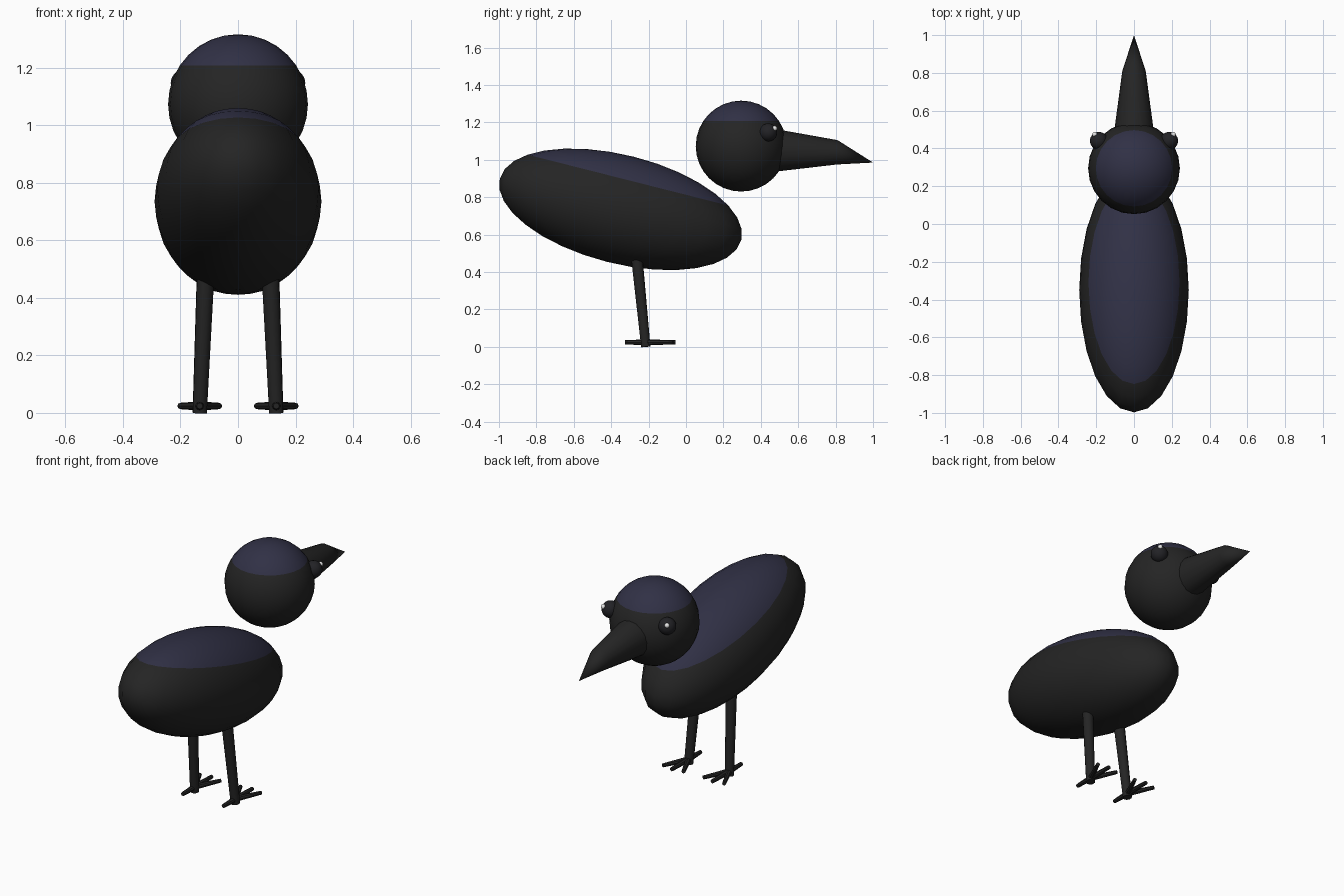
import bpy, bmesh, math
from mathutils import Vector, Matrix

cube = bpy.data.objects.get("Cube")
if cube:
    bpy.data.objects.remove(cube, do_unlink=True)


def material(name, color):
    m = bpy.data.materials.new(name)
    m.use_nodes = True
    m.diffuse_color = (*color, 1)
    m.node_tree.nodes["Principled BSDF"].inputs["Base Color"].default_value = (*color, 1)
    return m


BLACK = material("feather_black", (0.018, 0.018, 0.018))
NAVY = material("sheen_navy", (0.03, 0.03, 0.06))
EYE = material("eye_black", (0.016, 0.016, 0.019))
WHITE = material("glint_white", (0.85, 0.85, 0.85))


def finish(name, bm, mats):
    bmesh.ops.recalc_face_normals(bm, faces=bm.faces)
    mesh = bpy.data.meshes.new(name)
    bm.to_mesh(mesh)
    bm.free()
    for m in mats:
        mesh.materials.append(m)
    ob = bpy.data.objects.new(name, mesh)
    bpy.context.collection.objects.link(ob)
    bpy.ops.object.select_all(action='DESELECT')
    ob.select_set(True)
    bpy.context.view_layer.objects.active = ob
    bpy.ops.object.shade_smooth_by_angle(angle=math.radians(40))
    return ob


def ball(name, center, radii, mats, tilt=0, cap=None, seg=24, rings=16):
    """Ellipsoid; faces above the local height 'cap' take the second material."""
    bm = bmesh.new()
    bmesh.ops.create_uvsphere(bm, u_segments=seg, v_segments=rings, radius=1)
    if cap is not None:
        for f in bm.faces:
            f.material_index = int(f.calc_center_median().z > cap)
    bm.transform(Matrix.Translation(center) @ Matrix.Rotation(tilt, 4, 'X')
                 @ Matrix.Diagonal((*radii, 1)))
    return finish(name, bm, mats)


def rod(bm, a, b, r1, r2, seg=10):
    """Tapered rod from a to b."""
    a, b = Vector(a), Vector(b)
    turn = (b - a).to_track_quat('Z', 'Y').to_matrix().to_4x4()
    bmesh.ops.create_cone(bm, cap_ends=True, segments=seg, radius1=r1, radius2=r2,
                          depth=(b - a).length,
                          matrix=Matrix.Translation((a + b) / 2) @ turn)


# Body and head, each with a navy cap on top
ball("body", (0, -0.35, 0.735), (0.29, 0.666, 0.29), [BLACK, NAVY],
     tilt=math.radians(-14.2), cap=0.56)
ball("head", (0, 0.295, 1.073), (0.243, 0.243, 0.243), [BLACK, NAVY], cap=0.56)

# Beak: rings of (y, centre z, half width, half height) running to a drooping tip
bm = bmesh.new()
N = 16
rings = []
for y, z, w, h in [(0.49, 1.05, 0.105, 0.112), (0.81, 1.04, 0.062, 0.065)]:
    rings.append([bm.verts.new((w * math.cos(i * math.tau / N), y,
                                z + h * math.sin(i * math.tau / N))) for i in range(N)])
tip = bm.verts.new((0, 1.0, 0.985))
bm.faces.new(rings[0])
for i in range(N):
    j = (i + 1) % N
    bm.faces.new((rings[0][i], rings[0][j], rings[1][j], rings[1][i]))
    bm.faces.new((rings[1][i], rings[1][j], tip))
finish("beak", bm, [BLACK])

for side, s in (("left", 1), ("right", -1)):
    # Eye with a small glint
    ball(side + "_eye", (s * 0.186, 0.44, 1.146), (0.048,) * 3, [EYE], seg=16, rings=12)
    ball(side + "_eye_glint", (s * 0.208, 0.474, 1.168), (0.014,) * 3, [WHITE], seg=12, rings=8)

    # Leg
    ankle = Vector((s * 0.133, -0.215, 0))
    bm = bmesh.new()
    rod(bm, ankle, (s * 0.112, -0.265, 0.5), 0.025, 0.031, 12)
    finish(side + "_leg", bm, [BLACK])

    # Foot: three front toes and one back toe
    bm = bmesh.new()
    base = ankle + Vector((0, 0, 0.024))
    for angle, length in ((-25, 0.16), (0, 0.16), (25, 0.16), (180, 0.112)):
        a = math.radians(angle)
        rod(bm, base, base + Vector((math.sin(a), math.cos(a), 0)) * length, 0.016, 0.011, 8)
    finish(side + "_foot", bm, [BLACK])
